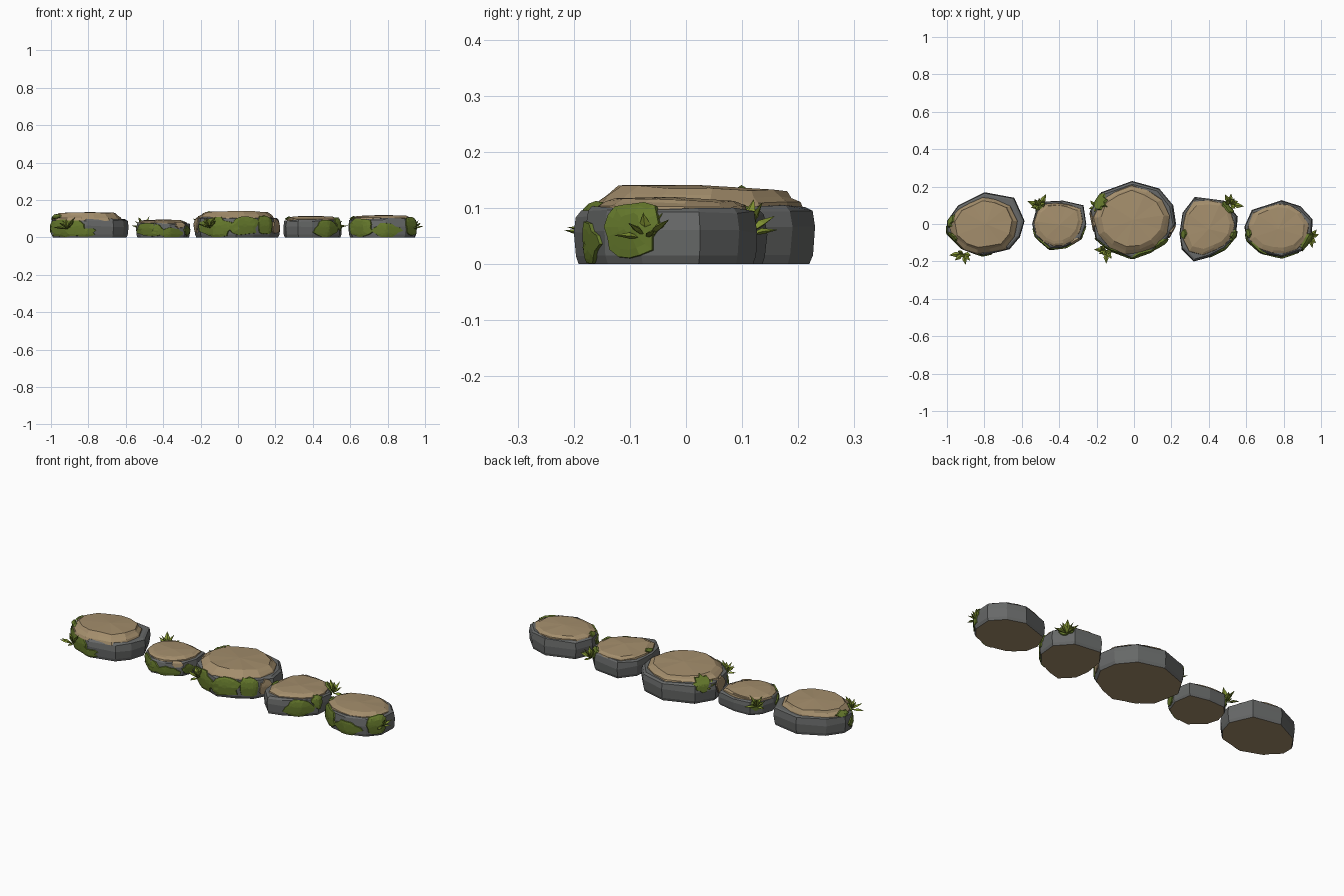
import bpy, bmesh, math, random
from mathutils import Vector

if "Cube" in bpy.data.objects:
    bpy.data.objects.remove(bpy.data.objects["Cube"])

random.seed(4)


def material(name, col):
    m = bpy.data.materials.new(name)
    m.diffuse_color = (*col, 1)
    m.use_nodes = True
    m.node_tree.nodes["Principled BSDF"].inputs["Base Color"].default_value = m.diffuse_color
    return m


GREY = material("grey rock", (0.135, 0.14, 0.138))
TAN = material("tan sandstone", (0.37, 0.27, 0.15))
MOSS = material("moss green", (0.13, 0.19, 0.025))
LEAF = material("leaf green", (0.21, 0.28, 0.03))


def finish(bm, name, mats):
    bmesh.ops.recalc_face_normals(bm, faces=bm.faces[:])
    me = bpy.data.meshes.new(name)
    bm.to_mesh(me)
    bm.free()
    for m in mats:
        me.materials.append(m)
    ob = bpy.data.objects.new(name, me)
    bpy.context.collection.objects.link(ob)
    return ob


def loft(bm, rings):
    """Join rings of points with quads, return the vertex rings."""
    vr = [[bm.verts.new(p) for p in r] for r in rings]
    for a, b in zip(vr, vr[1:]):
        n = len(a)
        for i in range(n):
            bm.faces.new((a[i], a[(i + 1) % n], b[(i + 1) % n], b[i]))
    return vr


class Stone:
    def __init__(self, label, outline, rim, top, shift):
        self.label, self.rim, self.top = label, rim, top
        self.pts = [Vector(p) for p in outline]
        xs, ys = [p.x for p in self.pts], [p.y for p in self.pts]
        self.c = Vector(((min(xs) + max(xs)) / 2, (min(ys) + max(ys)) / 2))
        self.shift = Vector(shift)
        self.body()
        self.slab()

    def radius(self, ang):
        """Distance from the centre to the outline in one direction."""
        d = Vector((math.cos(ang), math.sin(ang)))
        n = len(self.pts)
        for i in range(n):
            a = self.pts[i] - self.c
            e = self.pts[(i + 1) % n] - self.c - a
            den = d.cross(e)
            if abs(den) < 1e-9:
                continue
            t, s = a.cross(e) / den, a.cross(d) / den
            if t > 0 and -1e-6 <= s <= 1 + 1e-6:
                return t
        return 0.15

    def surface(self, ang, v):
        """v 0..1 runs up the side, 1..2 runs inward over the top."""
        h, t = self.rim, self.top
        prof = [(0, .95, .002), (.15, .985, .016), (.6, 1, h * .6), (.9, .97, h * .93),
                (1, .93, h), (1.15, .88, h + .007), (1.4, .76, t), (2, .2, t)]
        v = max(0, min(1.99, v))
        for a, b in zip(prof, prof[1:]):
            if a[0] <= v <= b[0]:
                f = (v - a[0]) / (b[0] - a[0])
                s, z = a[1] + f * (b[1] - a[1]), a[2] + f * (b[2] - a[2])
                break
        w = max(0, min(1, (v - .9) / .25))
        r = self.radius(ang) * s
        p = self.c + self.shift * w + Vector((math.cos(ang), math.sin(ang))) * r
        return Vector((p.x, p.y, z))

    def body(self):
        # Grey faceted rock with a tan underside
        bm = bmesh.new()
        rings = []
        for s, zf in ((.95, 0), (.985, .15), (1, .6), (.975, .93), (.92, 1)):
            ring = []
            for p in self.pts:
                q = self.c + (p - self.c) * s * (1 if zf in (0, .6) else random.uniform(.985, 1.005))
                z = self.rim * zf + (random.uniform(-.006, .004) if zf > .5 else 0)
                ring.append((q.x, q.y, z))
            rings.append(ring)
        vr = loft(bm, rings)
        bm.faces.new(vr[0]).material_index = 1
        bm.faces.new(vr[-1])
        finish(bm, self.label + "_rock", [GREY, TAN])

    def slab(self):
        # Tan weathered cap, a little higher at the front
        bm = bmesh.new()
        n, rings = 13, []
        for s, z, dy in ((.93, self.rim - .012, 0), (.90, self.rim + .004, 0),
                         (.82, self.rim + (self.top - self.rim) * .5, .003),
                         (.75, self.top - .003, .008)):
            ring = []
            for i in range(n):
                a = (i + .3) * math.tau / n
                r = self.radius(a) * s * random.uniform(.97, 1.02)
                p = self.c + self.shift + Vector((math.cos(a) * r, math.sin(a) * r + dy))
                k = (z - self.rim) / (self.top - self.rim)
                tilt = -.03 * (p.y - self.c.y) * max(0, k)
                ring.append((p.x, p.y, z + tilt + random.uniform(-.002, .002)))
            rings.append(ring)
        vr = loft(bm, rings)
        m = bm.verts.new((self.c.x, self.c.y, self.top + .003))
        for i in range(n):
            bm.faces.new((vr[-1][i], vr[-1][(i + 1) % n], m))
        finish(bm, self.label + "_cap", [TAN])

    def patch(self, deg, v, wide, tall, mat=MOSS, kind="moss"):
        # Jagged thin patch that hugs the rock, edges sunk into the surface
        bm = bmesh.new()
        n = 16
        jag = [random.uniform(.72, 1.12) for _ in range(n)]
        centre = Vector((self.c.x, self.c.y, self.rim * .4))

        def at(k, i):
            a = i * math.tau / n
            f = k * (jag[i] if k > .3 else 1)
            p = self.surface(math.radians(deg + wide * f * math.cos(a)), v + tall * f * math.sin(a))
            d = (p - centre).normalized()
            return p + d * (-.004 if k > 1 else .006)
        vr = loft(bm, [[at(k, i) for i in range(n)] for k in (1.02, .95, .7, .4, .15)])
        bm.faces.new(vr[-1])
        finish(bm, "%s_%s_patch" % (self.label, kind), [mat])


def tuft(label, x, y, z, out, size=.07, count=7):
    # Fan of folded pointed leaves growing outward and up
    bm = bmesh.new()
    for i in range(count):
        f = i / (count - 1) * 2 - 1
        az = math.radians(out + f * 95)
        el = math.radians((65, 15, 40)[i % 3] + random.uniform(-8, 8))
        d = Vector((math.cos(az) * math.cos(el), math.sin(az) * math.cos(el), math.sin(el)))
        side = Vector((-math.sin(az), math.cos(az), 0))
        up = d.cross(side)
        L = size * random.uniform(.8, 1.1)
        W = L * .19
        o = Vector((x, y, z))
        mid = o + d * L * .55
        base, tip = bm.verts.new(o), bm.verts.new(o + d * L - up * L * .06)
        loop = [bm.verts.new(mid + q) for q in (side * W, up * W * .55, -side * W, -up * W * .4)]
        for k in range(4):
            a, b = loop[k], loop[(k + 1) % 4]
            bm.faces.new((base, a, b))
            bm.faces.new((tip, b, a))
    finish(bm, label + "_leaf_tuft", [LEAF])


# Five stepping stones, left to right
s1 = Stone("far_left", [(-.80, .17), (-.64, .14), (-.585, .016), (-.61, -.07), (-.665, -.135),
                        (-.81, -.17), (-.92, -.13), (-1, -.05), (-1, .016), (-.94, .10)],
           .10, .132, (-.014, -.01))
s2 = Stone("left", [(-.48, .12), (-.38, .125), (-.27, .10), (-.255, 0), (-.285, -.08),
                    (-.365, -.125), (-.45, -.135), (-.525, -.07), (-.545, 0), (-.525, .07)],
           .078, .093, (-.006, 0))
s3 = Stone("middle", [(-.01, .23), (.135, .19), (.21, .10), (.225, 0), (.17, -.10), (.085, -.15),
                      (-.01, -.185), (-.13, -.14), (-.205, -.08), (-.235, .07), (-.175, .17)],
           .106, .138, (-.004, -.008))
s4 = Stone("right", [(.325, .145), (.48, .125), (.555, .04), (.545, -.065), (.485, -.135),
                     (.395, -.18), (.32, -.20), (.255, -.135), (.243, -.05), (.26, .06)],
           .094, .112, (0, .004))
s5 = Stone("far_right", [(.79, .127), (.89, .095), (.955, .025), (.95, -.08), (.895, -.145),
                         (.79, -.18), (.68, -.155), (.605, -.09), (.59, -.015), (.63, .075)],
           .10, .117, (-.003, 0))

# Moss: direction, height, half width in degrees, half height
for stone, spots in (
        (s1, ((-138, .45, 38, .55), (-98, .25, 20, .3), (172, 1.1, 12, .22), (-160, 1.15, 9, .2))),
        (s2, ((-130, .45, 42, .5), (-72, .3, 34, .4), (-20, .4, 16, .4), (135, .7, 14, .4))),
        (s3, ((-128, .5, 30, .6), (-78, .6, 26, .5), (-42, .65, 16, .6), (150, 1.0, 14, .45))),
        (s4, ((-55, .5, 34, .55), (-15, .8, 14, .45), (48, .9, 14, .4), (-168, 1.2, 10, .2))),
        (s5, ((-140, .5, 34, .55), (-82, .35, 32, .4), (-25, .65, 20, .55), (-172, 1.1, 9, .2)))):
    for spot in spots:
        stone.patch(*spot)

# Bare sandstone showing on the sides
s2.patch(-45, .85, 14, .25, TAN, "sand")
s3.patch(-178, .6, 14, .4, TAN, "sand")
s3.patch(-18, .5, 10, .4, TAN, "sand")

# Leaf tufts
tuft("far_left", -.912, -.158, .045, -110)
tuft("left", -.505, .095, .045, 125)
tuft("middle_front", -.15, -.14, .05, -120)
tuft("middle_back", -.205, .09, .075, 160, .045, 4)
tuft("right", .515, .105, .05, 55)
tuft("far_right", .942, -.07, .045, -15, .062)
